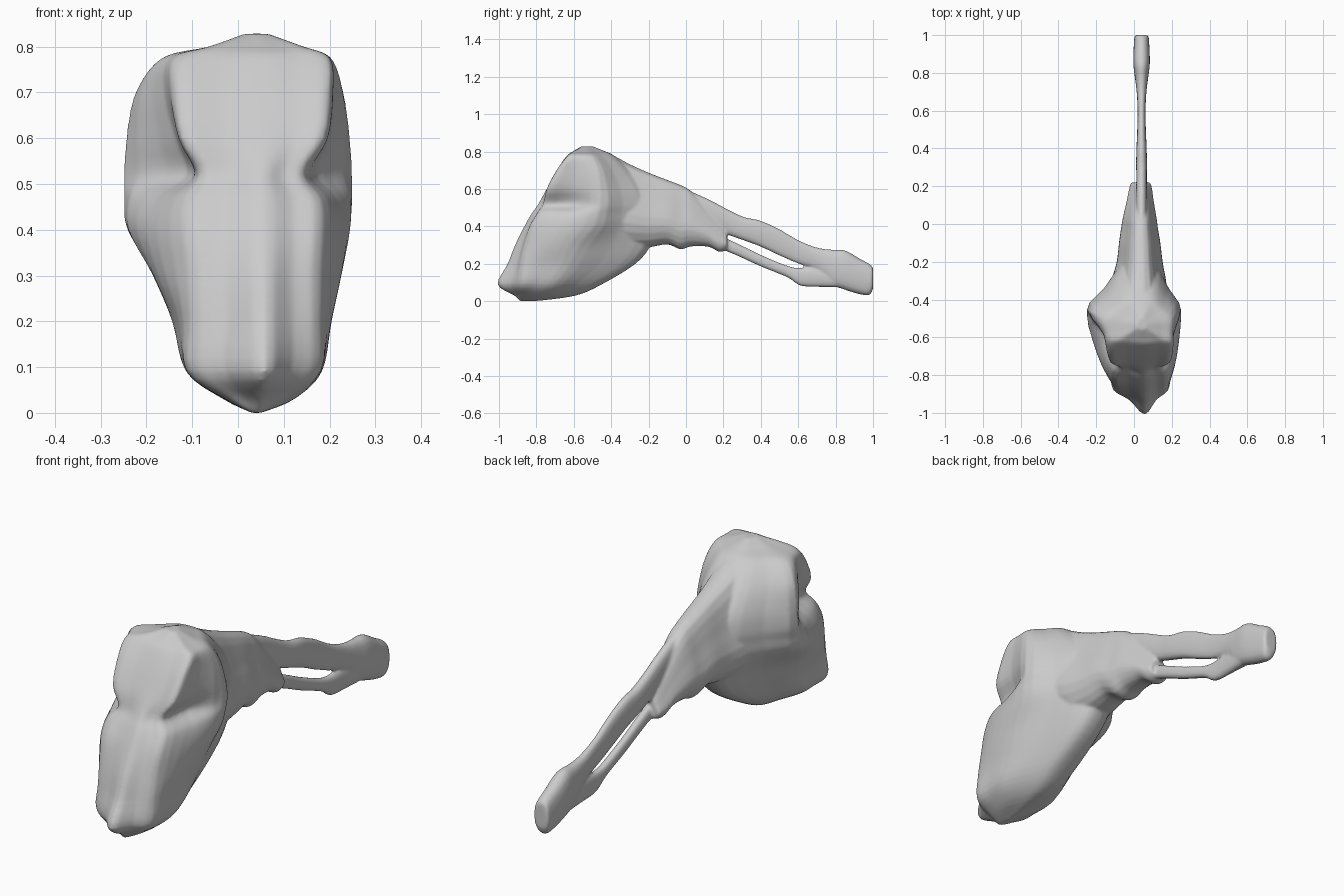
import bpy
import bmesh

cube = bpy.data.objects.get("Cube")
if cube:
    bpy.data.objects.remove(cube, do_unlink=True)

MID = 0.04  # the model's own centre line

stone = bpy.data.materials.new("light grey")
stone.use_nodes = True
stone.diffuse_color = (0.6, 0.6, 0.6, 1)
stone.node_tree.nodes["Principled BSDF"].inputs["Base Color"].default_value = (0.6, 0.6, 0.6, 1)


def mix(a, b, t):
    return a + (b - a) * t


def spline(rows, steps, closed=False):
    """Catmull-Rom interpolation of equally long tuples."""
    count = len(rows)
    out = []
    for i in range(count if closed else count - 1):
        if closed:
            quad = [rows[(i + k) % count] for k in (-1, 0, 1, 2)]
        else:
            quad = [rows[min(max(i + k, 0), count - 1)] for k in (-1, 0, 1, 2)]
        for s in range(steps):
            t = s / steps
            out.append(tuple(
                b + 0.5 * t * (c - a + t * (2 * a - 5 * b + 4 * c - d + t * (3 * (b - c) + d - a)))
                for a, b, c, d in zip(*quad)))
    if not closed:
        out.append(rows[-1])
    return out


def loft(bm, rings):
    """Skin a closed tube through rings of points and cap its ends."""
    loops = [[bm.verts.new(p) for p in ring] for ring in rings]
    for low, high in zip(loops, loops[1:]):
        for i in range(len(low)):
            j = (i + 1) % len(low)
            bm.faces.new((low[i], low[j], high[j], high[i]))
    bm.faces.new(reversed(loops[0]))
    bm.faces.new(loops[-1])


def finish(bm, name, voxel, rounds):
    """Fuse the overlapping tubes into one smooth skin."""
    bmesh.ops.recalc_face_normals(bm, faces=bm.faces)
    mesh = bpy.data.meshes.new(name)
    bm.to_mesh(mesh)
    bm.free()
    mesh.materials.append(stone)
    mesh.shade_smooth()
    obj = bpy.data.objects.new(name, mesh)
    bpy.context.collection.objects.link(obj)
    fuse = obj.modifiers.new("fuse", 'REMESH')
    fuse.mode = 'VOXEL'
    fuse.voxel_size = voxel
    fuse.use_smooth_shade = True
    soften = obj.modifiers.new("soften", 'SMOOTH')
    soften.factor = 0.5
    soften.iterations = rounds


def head_ring(z, ridge, corner, x_left, x_right, cheek_l, cheek_r, wide_l, wide_r, wide_y, back):
    """Horizontal slice: keeled front, cheeks, widest point, narrow back."""
    keel = mix(MID, x_right, 0.12)

    def side(x, cheek, wide):
        return [
            (mix(keel, x, 0.5), mix(ridge, corner, 0.6), z),
            (x, corner, z),
            (cheek, mix(corner, wide_y, 0.45), z),
            (wide, wide_y, z),
            (mix(MID, wide, 0.68), mix(wide_y, back, 0.45), z),
            (mix(MID, wide, 0.36), mix(wide_y, back, 0.9), z),
        ]
    right = side(x_right, cheek_r, wide_r)
    left = side(x_left, cheek_l, wide_l)
    return spline([(keel, ridge, z)] + right + [(MID, back, z)] + left[::-1], 3, True)


def neck_ring(y, top, bottom, left, right):
    """Upright slice: narrow ridge on top, wide and round below."""
    def side(x):
        outline = [(0.5, 0), (1, 0.28), (0.75, 0.65), (0.35, 1)]
        return [(mix(MID, x, u), y, mix(bottom, top, v)) for u, v in outline]
    return spline(side(right) + side(left)[::-1], 3, True)


def rod_ring(y, top, bottom, half):
    """Upright slice of a rod with slightly flattened sides."""
    mid, tall = (top + bottom) / 2, (top - bottom) / 2
    pattern = [(0, 1), (0.75, 0.75), (1, 0), (0.75, -0.75),
               (0, -1), (-0.75, -0.75), (-1, 0), (-0.75, 0.75)]
    return spline([(MID + half * u, y, mid + tall * v) for u, v in pattern], 3, True)


# Head: snout, recessed brow line and square crown, from bottom to top
head_rows = [
    (0.00, -0.89, -0.88, 0.03, 0.05, 0.03, 0.05, 0.03, 0.05, -0.85, -0.8),
    (0.03, -0.92, -0.88, -0.02, 0.10, -0.03, 0.12, -0.03, 0.12, -0.75, -0.59),
    (0.09, -1.01, -0.88, -0.105, 0.175, -0.11, 0.18, -0.11, 0.18, -0.7, -0.45),
    (0.2, -0.955, -0.87, -0.105, 0.18, -0.135, 0.2, -0.14, 0.2, -0.62, -0.27),
    (0.3, -0.915, -0.85, -0.11, 0.18, -0.175, 0.22, -0.18, 0.22, -0.57, -0.19),
    (0.4, -0.865, -0.82, -0.12, 0.185, -0.2, 0.23, -0.242, 0.242, -0.49, -0.19),
    (0.47, -0.825, -0.78, -0.115, 0.18, -0.175, 0.215, -0.25, 0.25, -0.47, -0.19),
    (0.52, -0.79, -0.75, -0.085, 0.145, -0.11, 0.17, -0.25, 0.25, -0.46, -0.19),
    (0.6, -0.745, -0.735, -0.125, 0.19, -0.135, 0.2, -0.245, 0.245, -0.46, -0.22),
    (0.7, -0.69, -0.685, -0.135, 0.2, -0.16, 0.21, -0.225, 0.23, -0.47, -0.3),
    (0.775, -0.64, -0.63, -0.125, 0.195, -0.15, 0.2, -0.165, 0.2, -0.5, -0.38),
    (0.8, -0.605, -0.6, -0.06, 0.14, -0.06, 0.14, -0.06, 0.14, -0.52, -0.43),
    (0.828, -0.56, -0.55, 0.015, 0.065, 0.015, 0.065, 0.015, 0.065, -0.53, -0.5),
]
# Neck: tapering sleeve behind the head
neck_rows = [
    (-0.5, 0.78, 0.35, -0.15, 0.18),
    (-0.4, 0.765, 0.33, -0.14, 0.18),
    (-0.3, 0.715, 0.3, -0.12, 0.17),
    (-0.2, 0.672, 0.3, -0.092, 0.152),
    (-0.1, 0.635, 0.314, -0.08, 0.14),
    (-0.03, 0.608, 0.288, -0.07, 0.128),
    (0.03, 0.575, 0.302, -0.06, 0.12),
    (0.12, 0.48, 0.297, -0.04, 0.105),
    (0.18, 0.415, 0.268, -0.028, 0.097),
    (0.22, 0.365, 0.28, -0.018, 0.088),
]
# Handle: upper rod with a thick end, and a thin lower rod that rejoins it
upper_rows = [
    (-0.3, 0.712, 0.55, 0.035), (-0.1, 0.638, 0.48, 0.033), (0.1, 0.555, 0.4, 0.03),
    (0.25, 0.477, 0.345, 0.028),
    (0.32, 0.448, 0.32, 0.029), (0.4, 0.43, 0.29, 0.027), (0.5, 0.385, 0.243, 0.023),
    (0.6, 0.327, 0.2, 0.021), (0.7, 0.287, 0.165, 0.026), (0.78, 0.276, 0.09, 0.036),
    (0.85, 0.272, 0.06, 0.044), (0.93, 0.227, 0.036, 0.042), (0.98, 0.2, 0.032, 0.039),
    (1.0, 0.18, 0.065, 0.036),
]
lower_rows = [
    (0.1, 0.38, 0.31, 0.022), (0.25, 0.32, 0.253, 0.021), (0.4, 0.248, 0.185, 0.02),
    (0.54, 0.19, 0.128, 0.02), (0.61, 0.178, 0.083, 0.021), (0.7, 0.18, 0.076, 0.024),
    (0.85, 0.15, 0.073, 0.031),
]
body = bmesh.new()
for make_ring, rows in ((head_ring, head_rows), (neck_ring, neck_rows),
                        (rod_ring, upper_rows), (rod_ring, lower_rows)):
    loft(body, [make_ring(*row) for row in spline(rows, 4)])
finish(body, "head_and_handle", 0.0065, 8)
